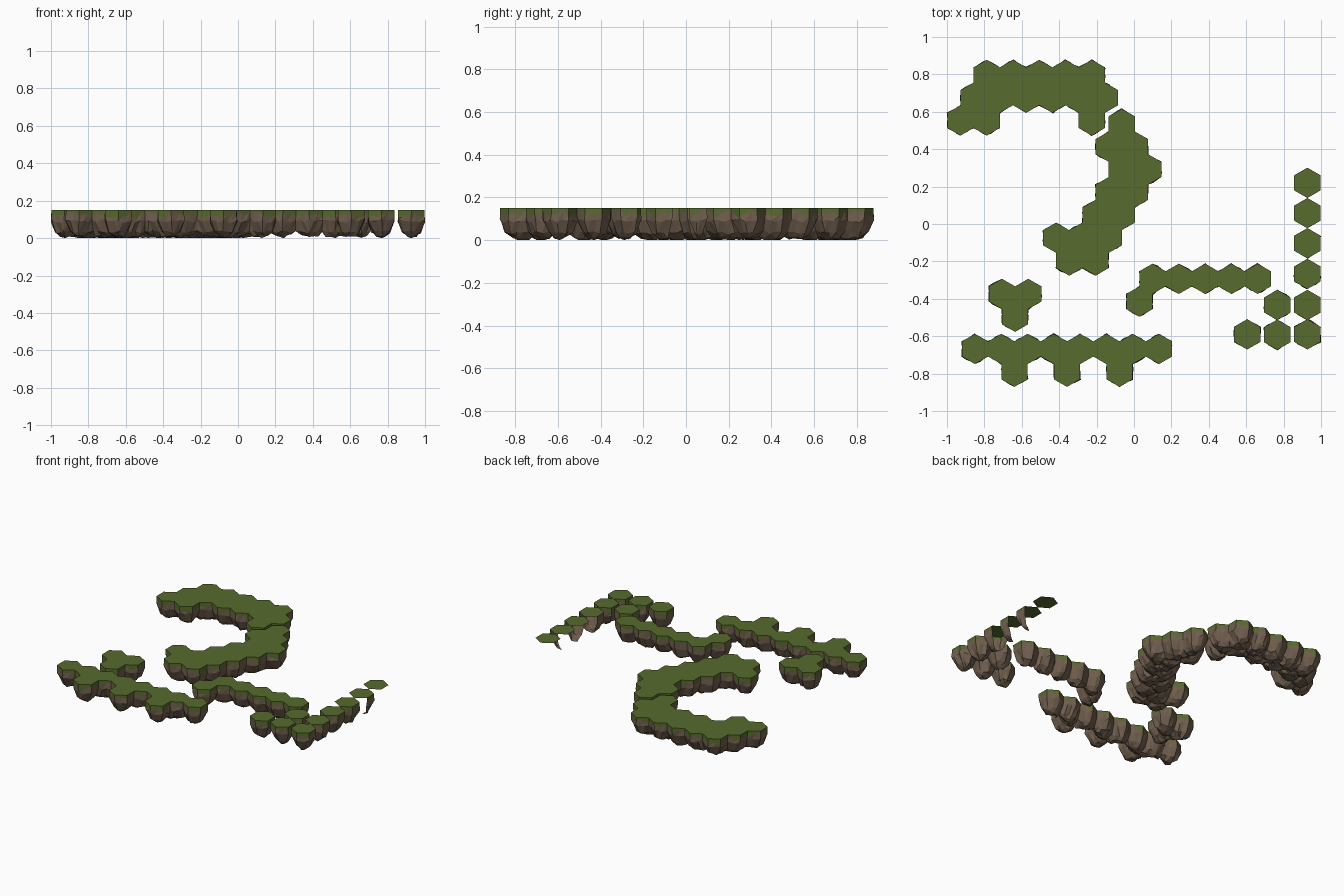
import bpy, bmesh, math, random
from mathutils import Vector

if "Cube" in bpy.data.objects:
    bpy.data.objects.remove(bpy.data.objects["Cube"])

random.seed(4)
W = 0.1405                 # hexagon width, flat to flat
R = W / math.sqrt(3)       # hexagon corner radius
TOP, N = 0.15, 3           # height of the turf, rock facets per hexagon edge


def material(name, rgb):
    m = bpy.data.materials.new(name)
    m.diffuse_color = (*rgb, 1)
    m.use_nodes = True
    m.node_tree.nodes["Principled BSDF"].inputs["Base Color"].default_value = m.diffuse_color
    return m


GRASS = material("grass green", (0.095, 0.145, 0.026))
ROCK = material("rock brown", (0.165, 0.115, 0.078))
NEIGHBOUR = [(0, 2), (-1, 1), (-1, -1), (0, -2), (1, -1), (1, 1)]


def corner(c, i):
    a = math.radians(60 * i - 30)
    return c + Vector((R * math.cos(a), R * math.sin(a), 0))


def edge_distance(p, edges):
    best = 1
    for a, b in edges:
        t = max(0, min(1, (p - a).dot(b - a) / (b - a).length_squared))
        best = min(best, (p - a.lerp(b, t)).length)
    return best


def depth(d):
    # rounded rock belly: steep at the rim, flat in the middle
    pts = [(0, 0.08), (0.023, 0.034), (0.045, 0.014), (0.065, 0.003), (9, 0.003)]
    for (d0, z0), (d1, z1) in zip(pts, pts[1:]):
        if d <= d1:
            return z0 + (z1 - z0) * (d - d0) / (d1 - d0)


def island(name, ox, oy, rows, sides=None):
    """rows: (row, half-step column, hexagon count); sides: walls kept on a lone tile."""
    cells = {}
    for row, k, count in rows:
        for j in range(count):
            kk = k + 2 * j
            cells[row, kk] = Vector((ox + W / 2 * kk, oy - 1.5 * R * row, 0))
    walls = {(c, i) for c in cells for i in range(6)
             if (c[0] + NEIGHBOUR[i][0], c[1] + NEIGHBOUR[i][1]) not in cells
             and (sides is None or i in sides)}
    edges = [(corner(cells[c], i), corner(cells[c], i + 1)) for c, i in sorted(walls)]
    bm = bmesh.new()
    cache = {}

    def vert(p, level, crease=0.0):
        key = (round(p.x, 3), round(p.y, 3), level)
        if key not in cache:
            q = p.copy()
            if level == "top":
                q.z = TOP
            elif level == "fringe":
                q.z = random.uniform(0.108, 0.143)
            else:
                d = edge_distance(p, edges)
                j = 0.004 if d < 0.001 else 0.007
                q.x += random.uniform(-j, j)
                q.y += random.uniform(-j, j)
                q.z = max(0, depth(d) + crease + random.uniform(-0.008, 0.008))
            cache[key] = bm.verts.new(q)
        return cache[key]

    def face(vs, mat):
        bm.faces.new(vs).material_index = mat

    for cell, c in cells.items():
        # turf cap
        face([bm.verts.new(corner(c, i) + Vector((0, 0, TOP))) for i in range(6)], 0)
        for i in range(6):
            if sides is not None and i not in sides:
                continue
            a, b = corner(c, i) - c, corner(c, i + 1) - c

            def p(u, v):
                return c + a * (u / N) + b * (v / N)

            def low(u, v):
                rim = u + v == N
                return vert(p(u, v), "low", 0.018 if rim and N in (u, v) else 0.01 if rim else 0)
            # rock belly
            for u in range(N):
                for v in range(N - u):
                    face([low(u, v), low(u, v + 1), low(u + 1, v)], 1)
                    if u + v < N - 1:
                        face([low(u + 1, v), low(u, v + 1), low(u + 1, v + 1)], 1)
            # outer wall with a ragged turf fringe
            if (cell, i) in walls:
                for v in range(N):
                    s, t = p(N - v, v), p(N - v - 1, v + 1)
                    l0, l1 = low(N - v, v), low(N - v - 1, v + 1)
                    f0, f1 = vert(s, "fringe"), vert(t, "fringe")
                    face([l0, l1, f1], 1)
                    face([l0, f1, f0], 1)
                    face([f0, f1, vert(t, "top"), vert(s, "top")], 0)
    me = bpy.data.meshes.new(name)
    bm.to_mesh(me)
    bm.free()
    me.materials.append(GRASS)
    me.materials.append(ROCK)
    bpy.context.collection.objects.link(bpy.data.objects.new(name, me))


# joined islands
island("back_island", -0.928, 0.797, [(0, 2, 5), (1, 1, 6), (2, 0, 2), (2, 10, 1)])
island("middle_island", -0.065, 0.535, [(0, 0, 1), (1, -1, 2), (2, 0, 2), (3, -1, 2),
                                        (4, -2, 2), (5, -5, 3), (6, -4, 2)])
island("small_island", -0.706, -0.374, [(0, 0, 2), (1, 1, 1)])
island("front_island", -0.85, -0.668, [(0, 0, 8), (1, 3, 1), (1, 7, 1), (1, 11, 1)])
island("right_island", 0.029, -0.293, [(0, 1, 5), (1, 0, 1)])

# lone tiles, some with only part of their walls
TILES = [(0.927, 0.22, ()), (0.927, 0.058, (0,)), (0.927, -0.103, (0, 5)),
         (0.927, -0.267, (0, 5, 4, 3)), (0.927, -0.433, None), (0.927, -0.59, None),
         (0.766, -0.433, None), (0.766, -0.592, None), (0.605, -0.59, None)]
for n, (x, y, sides) in enumerate(TILES):
    island(f"lone_tile_{n + 1}", x, y, [(0, 0, 1)], sides)
